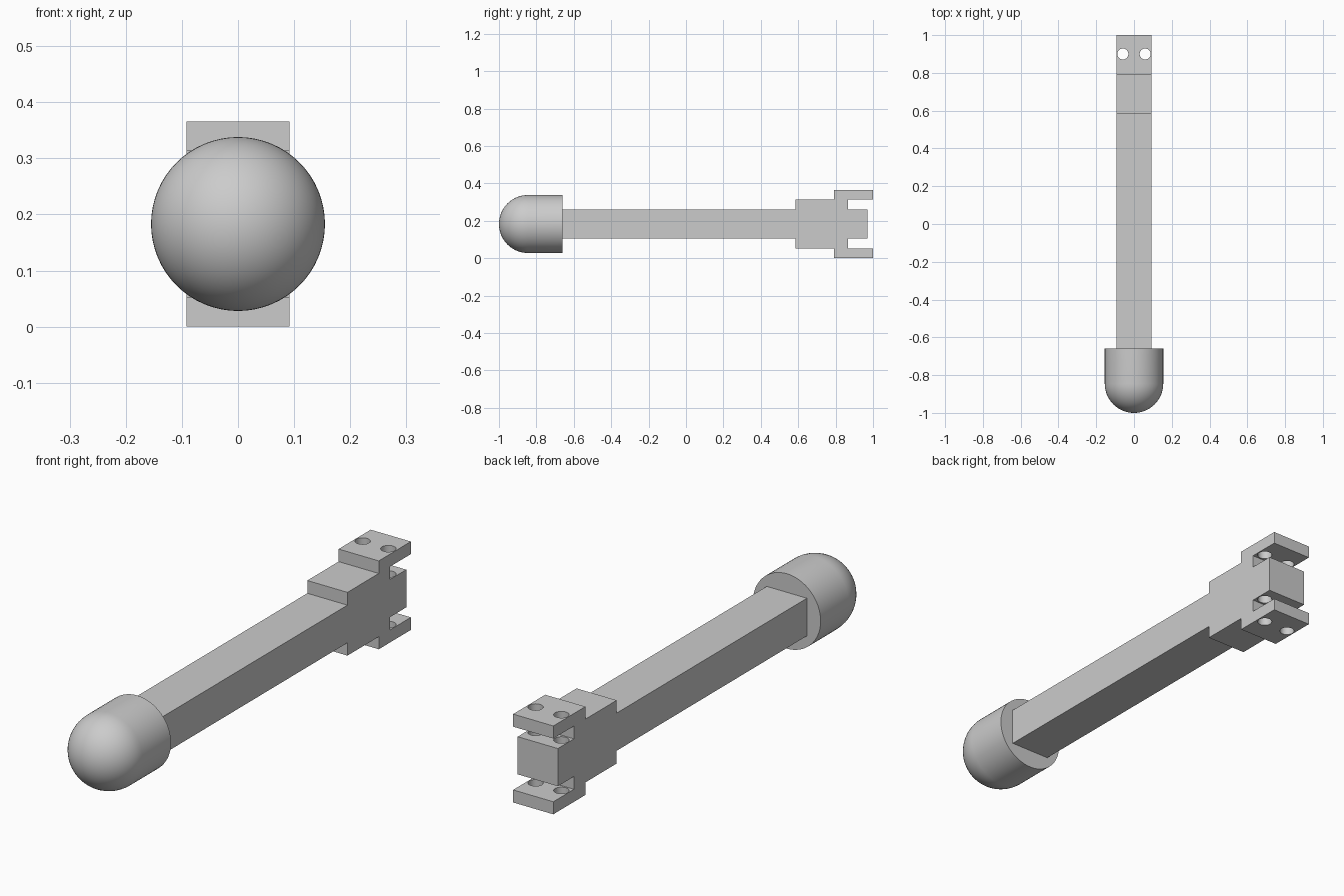
import bpy, bmesh, math
from mathutils import Matrix, Vector

cube = bpy.data.objects.get("Cube")
if cube:
    bpy.data.objects.remove(cube, do_unlink=True)

MID = 0.183          # height of the long axis
HALF_WIDTH = 0.092
CAP_RADIUS = 0.155

grey = bpy.data.materials.new("plain grey")
grey.use_nodes = True
colour = (0.6, 0.6, 0.6, 1)
grey.diffuse_color = colour
grey.node_tree.nodes["Principled BSDF"].inputs["Base Color"].default_value = colour


def make_object(name, bm):
    bmesh.ops.recalc_face_normals(bm, faces=bm.faces)
    mesh = bpy.data.meshes.new(name)
    bm.to_mesh(mesh)
    bm.free()
    mesh.materials.append(grey)
    obj = bpy.data.objects.new(name, mesh)
    bpy.context.collection.objects.link(obj)
    return obj


def smooth(obj):
    bpy.ops.object.select_all(action="DESELECT")
    obj.select_set(True)
    bpy.context.view_layer.objects.active = obj
    bpy.ops.object.shade_smooth_by_angle(angle=math.radians(30))


# Stepped shaft with forked end: upper half of the side profile, mirrored below
upper = [(-0.66, 0.078), (0.585, 0.078), (0.585, 0.131), (0.79, 0.131),
         (0.79, MID), (1.0, MID), (1.0, 0.131), (0.865, 0.131),
         (0.865, 0.078), (0.97, 0.078)]
outline = upper + [(y, -h) for y, h in reversed(upper)]
bm = bmesh.new()
side = bm.faces.new([bm.verts.new((-HALF_WIDTH, y, MID + h)) for y, h in outline])
extruded = bmesh.ops.extrude_face_region(bm, geom=[side], use_keep_orig=True)
bmesh.ops.translate(bm, vec=(2 * HALF_WIDTH, 0, 0),
                    verts=[v for v in extruded["geom"] if isinstance(v, bmesh.types.BMVert)])
shaft = make_object("forked_shaft", bm)

# Two bolt holes through the jaws and the middle tongue
bm = bmesh.new()
for x in (-0.059, 0.059):
    bmesh.ops.create_cone(bm, cap_ends=True, segments=32, radius1=0.029, radius2=0.029,
                          depth=0.6, matrix=Matrix.Translation((x, 0.9, MID)))
cutter = make_object("hole_cutter", bm)
cutter.hide_render = True
holes = shaft.modifiers.new("bolt holes", "BOOLEAN")
holes.operation = "DIFFERENCE"
holes.solver = "EXACT"
holes.object = cutter
bpy.ops.object.select_all(action="DESELECT")
shaft.select_set(True)
bpy.context.view_layer.objects.active = shaft
bpy.ops.object.modifier_apply(modifier=holes.name)
bpy.data.objects.remove(cutter, do_unlink=True)
smooth(shaft)

# Round-nosed cap: a lathed profile around the long axis
STEPS = 16
dome_start = CAP_RADIUS - 1
profile = [(0, -0.66), (CAP_RADIUS, -0.66)]
for i in range(STEPS + 1):
    a = math.pi / 2 * i / STEPS
    profile.append((CAP_RADIUS * math.cos(a), dome_start - CAP_RADIUS * math.sin(a)))
bm = bmesh.new()
verts = [bm.verts.new((r, y, MID)) for r, y in profile]
edges = [bm.edges.new(pair) for pair in zip(verts, verts[1:])]
bmesh.ops.spin(bm, geom=verts + edges, cent=Vector((0, 0, MID)), axis=(0, 1, 0),
               angle=2 * math.pi, steps=64, use_duplicate=False)
bmesh.ops.remove_doubles(bm, verts=bm.verts, dist=0.0001)
smooth(make_object("rounded_cap", bm))
